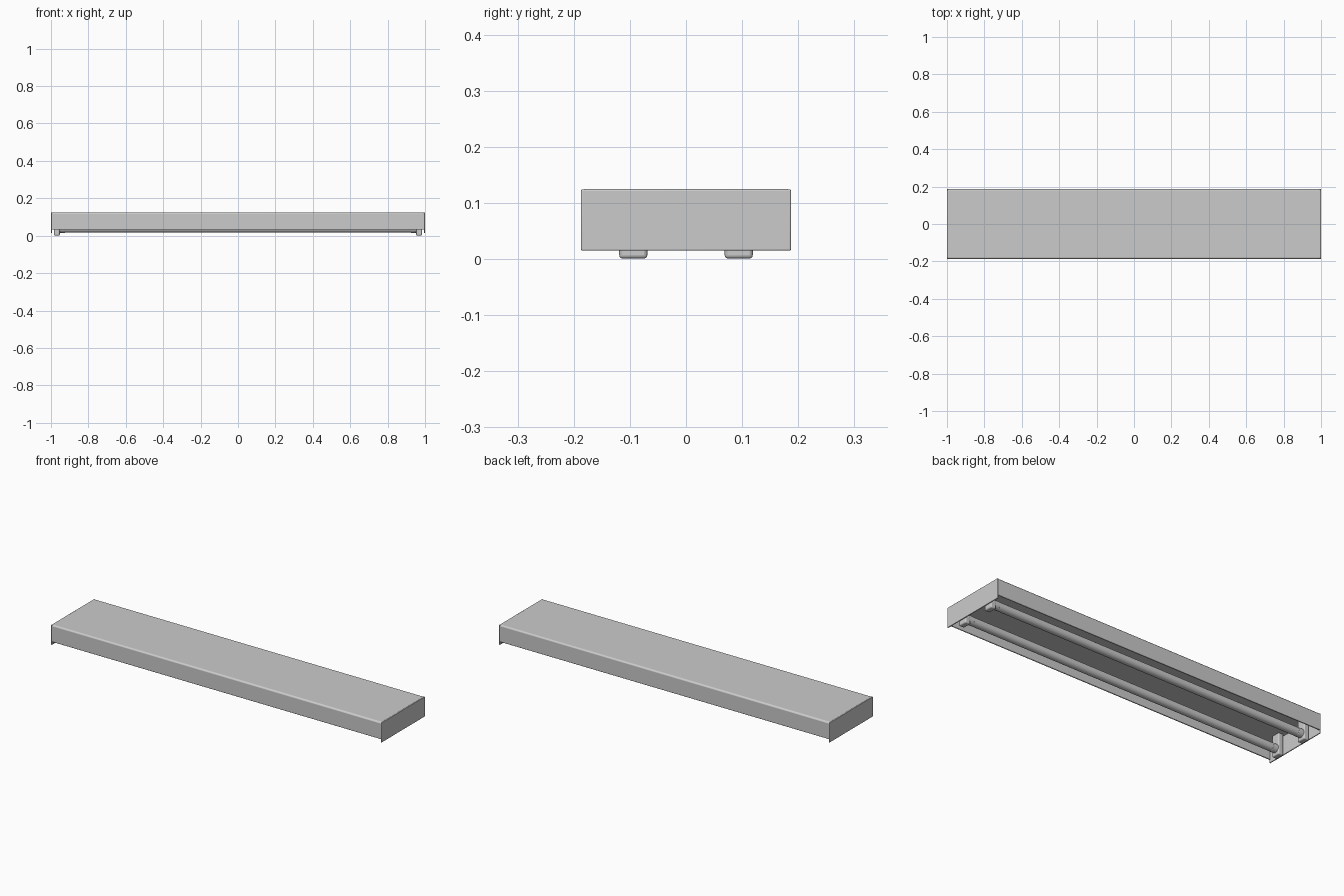
import bpy, math

if "Cube" in bpy.data.objects:
    bpy.data.objects.remove(bpy.data.objects["Cube"])

T = 0.006          # sheet thickness
HALF_Y = 0.187
TOP = 0.125


def finish(obj, bevel=0.0, segments=3):
    if bevel:
        mod = obj.modifiers.new("bevel", 'BEVEL')
        mod.width = bevel
        mod.segments = segments
        mod.limit_method = 'ANGLE'
    bpy.ops.object.select_all(action='DESELECT')
    bpy.context.view_layer.objects.active = obj
    obj.select_set(True)
    bpy.ops.object.shade_smooth_by_angle(angle=math.radians(35))
    return obj


def box(name, lo, hi, bevel=0.0):
    mid = [(a + b) / 2 for a, b in zip(lo, hi)]
    bpy.ops.mesh.primitive_cube_add(size=1, location=mid)
    obj = bpy.context.object
    obj.name = name
    obj.scale = [b - a for a, b in zip(lo, hi)]
    bpy.ops.object.transform_apply(location=False, rotation=False, scale=True)
    return finish(obj, bevel)


def rod(name, x0, x1, y, z, r, bevel=0.0, sides=32):
    bpy.ops.mesh.primitive_cylinder_add(
        vertices=sides, radius=r, depth=abs(x1 - x0),
        location=((x0 + x1) / 2, y, z), rotation=(0, math.pi / 2, 0))
    obj = bpy.context.object
    obj.name = name
    return finish(obj, bevel)


def channel(name, outline, x0, x1):
    # closed y-z outline swept along x, outer bends rounded
    n = len(outline)
    verts = [(x, y, z) for x in (x0, x1) for y, z in outline]
    faces = [(i, (i + 1) % n, n + (i + 1) % n, n + i) for i in range(n)]
    faces += [tuple(reversed(range(n))), tuple(range(n, 2 * n))]
    mesh = bpy.data.meshes.new(name)
    mesh.from_pydata(verts, [], faces)
    obj = bpy.data.objects.new(name, mesh)
    bpy.context.collection.objects.link(obj)
    return finish(obj, 0.002, 2)


# folded sheet housing, open underneath
SIDE_Z = 0.032
h = HALF_Y - 0.0005
outline = [(-h, SIDE_Z), (-h, TOP - 0.006), (-h + 0.006, TOP), (h - 0.006, TOP),
           (h, TOP - 0.006), (h, SIDE_Z), (h - T, SIDE_Z), (h - T, TOP - 0.008),
           (-h + T, TOP - 0.008), (-h + T, SIDE_Z)]
channel("housing", outline, -0.997, 0.997)

TUBE_Z = 0.038
for sx, end in ((-1, "left"), (1, "right")):
    # end plates hang lower than the long sides
    xs = sorted((sx * 1.0, sx * (1.0 - T)))
    box(f"{end}_end_plate", (xs[0], -HALF_Y, 0.015), (xs[1], HALF_Y, TOP - 0.001), 0.0025)
    for y, row in ((-0.094, "front"), (0.094, "back")):
        # lamp sockets
        xs = sorted((sx * 0.953, sx * 0.984))
        box(f"{row}_{end}_socket", (xs[0], y - 0.025, 0.001), (xs[1], y + 0.025, TOP - 0.007), 0.006)
        # metal tube caps
        rod(f"{row}_{end}_tube_cap", sx * 0.925, sx * 0.956, y, TUBE_Z, 0.0228, 0.002)

# fluorescent tubes
for y, row in ((-0.094, "front"), (0.094, "back")):
    rod(f"{row}_tube", -0.93, 0.93, y, TUBE_Z, 0.022)
